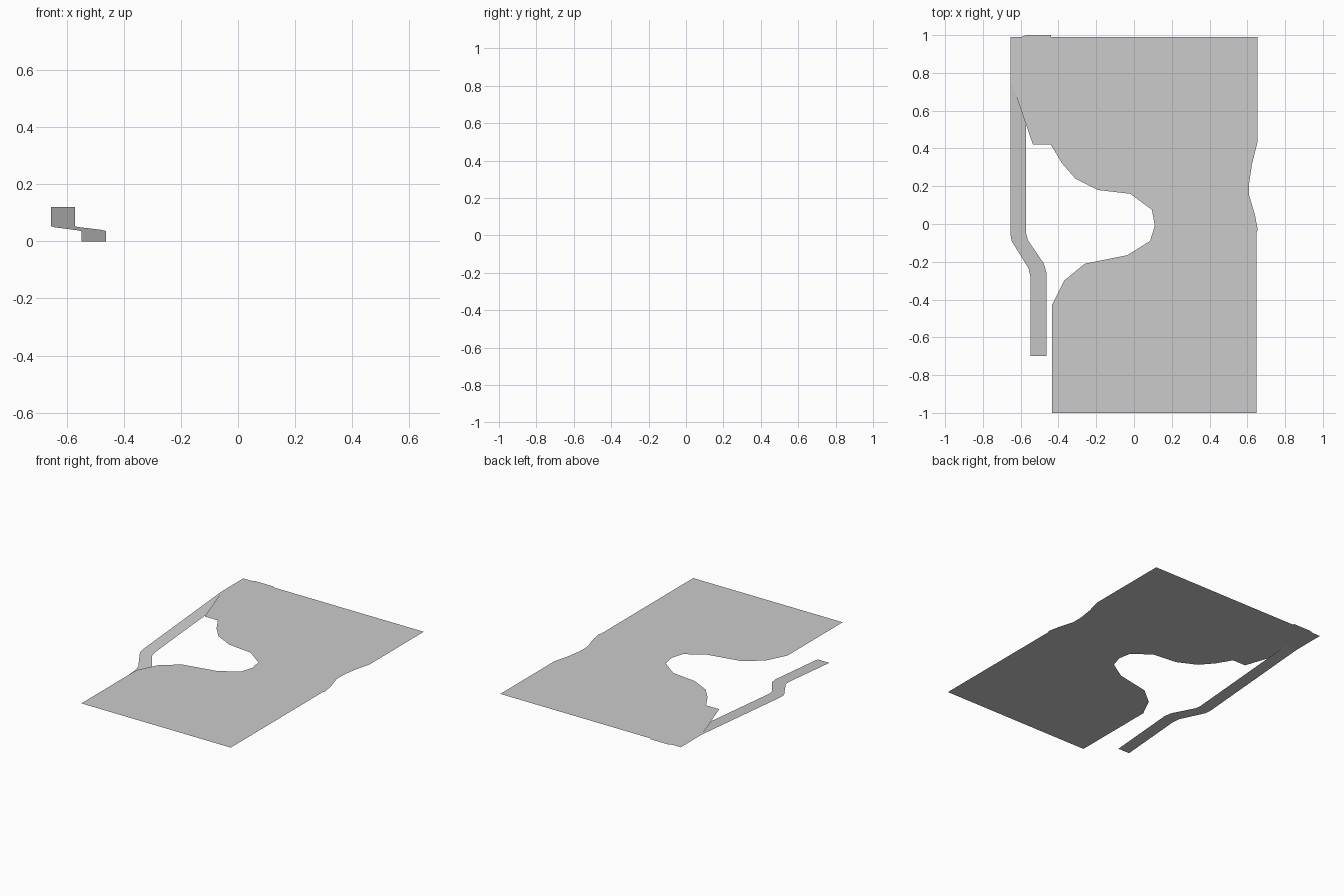
import bpy, bmesh, math

if "Cube" in bpy.data.objects:
    bpy.data.objects.remove(bpy.data.objects["Cube"])

Z = 0.121          # deck level
PIVOT_X = 0.075    # the floor markings repeat by a half turn about (0.075, 0)


def make(name, polys):
    """Mesh object from a list of 3D polygons."""
    bm = bmesh.new()
    for poly in polys:
        bm.faces.new([bm.verts.new(p) for p in poly])
    bmesh.ops.triangulate(bm, faces=[f for f in bm.faces if len(f.verts) > 4])
    me = bpy.data.meshes.new(name)
    bm.to_mesh(me)
    bm.free()
    ob = bpy.data.objects.new(name, me)
    bpy.context.collection.objects.link(ob)
    return ob


def flat(points, z=Z):
    return [(x, y, z) for x, y in points]


def strip(a, b, w=0.005):
    """Narrow line marking between two points, just above the deck."""
    dx, dy = b[0] - a[0], b[1] - a[1]
    length = math.hypot(dx, dy)
    nx, ny = -dy / length * w / 2, dx / length * w / 2
    return flat([(a[0] - nx, a[1] - ny), (b[0] - nx, b[1] - ny),
                 (b[0] + nx, b[1] + ny), (a[0] + nx, a[1] + ny)], Z + 0.001)


def box(x0, y0, x1, y1):
    c = [(x0, y0), (x1, y0), (x1, y1), (x0, y1)]
    return [(c[i], c[(i + 1) % 4]) for i in range(4)]


# Main deck with the large bay on the left and shallow dip on the right
deck = [(-0.435, -1), (0.648, -1), (0.648, -0.05), (0.655, -0.03),
        (0.64, 0.05), (0.61, 0.15), (0.61, 0.22), (0.625, 0.32),
        (0.653, 0.43), (0.653, 0.99), (-0.44, 0.99), (-0.44, 0.42),
        (-0.43, 0.42), (-0.38, 0.32), (-0.31, 0.24), (-0.19, 0.18),
        (-0.02, 0.16), (0.095, 0.075), (0.11, -0.01), (0.085, -0.09),
        (-0.035, -0.165), (-0.26, -0.21), (-0.37, -0.30), (-0.435, -0.43)]
make("deck", [flat(deck)])

# Landing at the top of the ramp
landing = [(-0.535, 0.42), (-0.44, 0.42), (-0.44, 1.0), (-0.57, 1.0),
           (-0.595, 0.99), (-0.655, 0.99), (-0.655, 0.77), (-0.57, 0.77),
           (-0.57, 0.69), (-0.535, 0.69)]
make("landing", [flat(landing)])

# Sloping ramp: left and right edge stations from bottom to top
left = [(-0.548, -0.70), (-0.548, -0.28), (-0.558, -0.235),
        (-0.648, -0.09), (-0.655, -0.05), (-0.655, 0.77)]
right = [(-0.463, -0.70), (-0.463, -0.26), (-0.477, -0.21),
         (-0.562, -0.085), (-0.571, -0.05), (-0.571, 0.77)]


def slope(p):
    return (p[0], p[1], min(Z, Z * (p[1] + 0.70) / 1.47))


make("ramp", [[slope(left[i]), slope(right[i]), slope(right[i + 1]), slope(left[i + 1])]
              for i in range(len(left) - 1)])

# Floor markings: outer rectangle, small bays, repeated by a half turn
lines = box(-0.22, -0.71, 0.37, -0.42) + box(0.19, -0.71, 0.27, -0.53)
lines += [((-0.08, -0.71), (-0.08, -0.42)), ((-0.22, -0.53), (-0.01, -0.53)),
          ((-0.01, -0.53), (-0.01, -0.42))]


def turned(p):
    return (2 * PIVOT_X - p[0], -p[1])


marks = [strip(a, b) for a, b in lines]
marks += [strip(turned(a), turned(b)) for a, b in lines]
make("bay_markings", marks)

# Curved marking beside the lower bays
arc = [(-0.085 + 0.08 * math.cos(math.radians(t)), -0.365 + 0.07 * math.sin(math.radians(t)))
       for t in range(45, 211, 33)]
make("curved_marking", [strip(arc[i], arc[i + 1]) for i in range(len(arc) - 1)])
